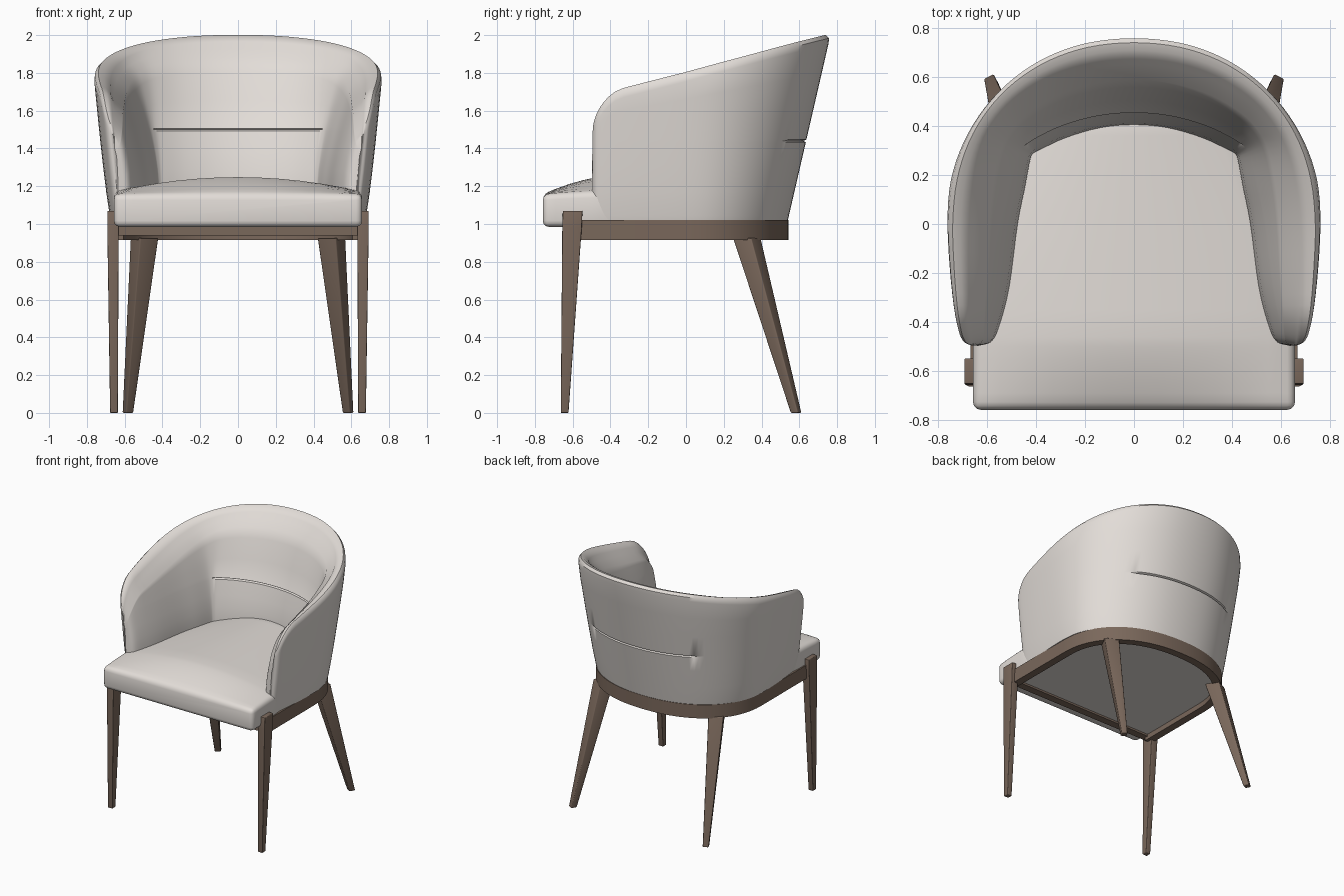
import bpy, bmesh, math
from mathutils import Vector

cube = bpy.data.objects.get("Cube")
if cube:
    bpy.data.objects.remove(cube)


def material(name, rgb):
    m = bpy.data.materials.new(name)
    m.use_nodes = True
    m.diffuse_color = (*rgb, 1)
    bsdf = m.node_tree.nodes["Principled BSDF"]
    bsdf.inputs["Base Color"].default_value = (*rgb, 1)
    bsdf.inputs["Roughness"].default_value = 0.8
    return m


FABRIC = material("light_fabric", (0.765, 0.722, 0.685))
WOOD = material("brown_wood", (0.195, 0.138, 0.105))


def clamp(v):
    return max(0.0, min(1.0, v))


def loft(name, rings, mat, bevel=0.0, angle=35):
    """Skin a row of closed rings, cap both ends, round the hard edges."""
    bm = bmesh.new()
    vs = [[bm.verts.new(p) for p in ring] for ring in rings]
    n = len(vs[0])
    for a, b in zip(vs, vs[1:]):
        for i in range(n):
            j = (i + 1) % n
            bm.faces.new((a[i], a[j], b[j], b[i]))
    bm.faces.new(vs[0])
    bm.faces.new(vs[-1])
    bmesh.ops.recalc_face_normals(bm, faces=bm.faces)
    if bevel:
        hard = [e for e in bm.edges if e.calc_face_angle(0) > math.radians(50)]
        bmesh.ops.bevel(bm, geom=hard, offset=bevel, segments=3, profile=0.5,
                        affect='EDGES', clamp_overlap=True)
    me = bpy.data.meshes.new(name)
    bm.to_mesh(me)
    bm.free()
    me.materials.append(mat)
    ob = bpy.data.objects.new(name, me)
    bpy.context.collection.objects.link(ob)
    bpy.ops.object.select_all(action='DESELECT')
    ob.select_set(True)
    bpy.context.view_layer.objects.active = ob
    bpy.ops.object.shade_smooth_by_angle(angle=math.radians(angle))
    return ob


def mirrored(rings):
    """Complete half a row of rings that ends on the centre plane."""
    return rings + [[(-x, y, z) for x, y, z in r] for r in rings[-2::-1]]


def quarter(a, b, steps, power):
    """Quarter of a squarish ellipse, from the side to the centre plane."""
    ts = [math.pi / 2 * i / steps for i in range(steps)]
    return [(a * math.cos(t) ** power, b * math.sin(t) ** power) for t in ts] + [(0, b)]


def spline(pts, steps):
    """Smooth path through the points; the last one lies on the centre plane."""
    pts = [Vector(p) for p in pts]
    end = Vector((-pts[-2][0], pts[-2][1], -pts[-2][2], pts[-2][3]))
    p = [2 * pts[0] - pts[1]] + pts + [end]
    out = []
    for i in range(1, len(p) - 2):
        for s in range(steps):
            t = s / steps
            m0, m1 = (p[i + 1] - p[i - 1]) / 2, (p[i + 2] - p[i]) / 2
            out.append(p[i] * (2*t**3 - 3*t**2 + 1) + m0 * (t**3 - 2*t**2 + t)
                       + p[i + 1] * (3*t**2 - 2*t**3) + m1 * (t**3 - t**2))
    return out + [pts[-1]]


# Wraparound back: outer plan at the rim and inner plan at the seat, arm tip to centre
OUTER = [(0.695, -0.495), (0.722, -0.475), (0.738, -0.41),
         (0.757, -0.23)] + quarter(0.765, 0.765, 7, 0.93)
INNER = [(0.635, -0.497), (0.58, -0.478), (0.545, -0.40), (0.508, -0.25),
         (0.475, 0.0), (0.445, 0.15), (0.424, 0.26), (0.413, 0.285),
         (0.385, 0.303), (0.28, 0.35), (0.14, 0.388), (0, 0.40)]
BASE, SEAM_OUT, SEAM_IN, STEPS = 1.02, 1.44, 1.5, 4


def rim_height(y):
    z = 1.805 + 0.257 * y
    u = clamp((-0.33 - y) / 0.165)
    return z - 0.2 * (1 - math.sqrt(1 - u * u))


def shell_section(col, groove_out, groove_in):
    ox, oy, ix, iy = col
    rim = rim_height(oy)
    away = Vector((ox - ix, oy - iy, 0)).normalized()
    # padding stays thicker along the arms than at the back
    taper = 0.56 + 0.09 * clamp(oy / 0.7)

    def outer(z):
        sx = 0.88 + 0.12 * clamp((z - BASE) / 0.78) ** 0.8
        sy = 0.705 + 0.295 * (z - BASE) / 0.98 if oy > 0 else 1
        return Vector((ox * sx, oy * sy, z))

    def inner(z):
        k = taper * clamp((z - 1.2) / (rim - 1.2)) ** 1.45
        top = outer(rim)
        return Vector((ix + (top.x - ix) * k, iy + (top.y - iy) * k, z))

    so, si = min(SEAM_OUT, rim - 0.15), min(SEAM_IN, rim - 0.16)
    pts = [outer(BASE + (so - BASE) * f) for f in (0, 0.06, 0.35, 0.7)]
    pts += [outer(so - 0.007), outer(so) - away * 0.015 * groove_out, outer(so + 0.007)]
    pts += [outer(so + (rim - 0.05 - so) * f) for f in (0.35, 0.7, 1)]
    # rolled rim
    a, b = outer(rim), inner(rim)
    for f, drop in ((0.06, 0.018), (0.2, 0), (0.45, 0.01), (0.72, 0.035), (0.9, 0.075)):
        p = a.lerp(b, f)
        p.z = rim - drop
        pts.append(p)
    pts += [inner(si + (rim - 0.12 - si) * f) for f in (1, 0.8, 0.6, 0.4)]
    # upper cushion rolls over the inner seam
    pts += [inner(si + 0.012) - away * 0.003 * groove_in,
            inner(si + 0.006) - away * 0.005 * groove_in,
            inner(si) + away * 0.015 * groove_in, inner(si - 0.008)]
    pts += [inner(1.2 + (si - 1.2) * f) for f in (0.6, 0.3, 0)]
    pts.append(inner(BASE))
    return [tuple(p) for p in pts]


corner_in, corner_out = 7 * STEPS, 8 * STEPS
plan = [(*o, *i) for o, i in zip(OUTER, INNER)]
shell = [shell_section(c, clamp((i - corner_out) / 2), clamp((i - corner_in) / 2))
         for i, c in enumerate(spline(plan, STEPS))]
loft("wraparound_back", mirrored(shell), FABRIC, angle=40)


# Seat cushion: crowned cross-sections from front to back
def seat_section(y):
    w = 0.657 - 0.28 * clamp((y + 0.48) / 0.93) ** 1.5
    t = clamp((y + 0.755) / 0.29)
    rise = 0.09 * t * (1.5 - 0.5 * t)
    n = 12
    top = []
    for i in range(n + 1):
        x = 2 * i / n - 1
        top.append((x * w, y, 1.158 + rise * (1 - 0.85 * x * x)))
    return top + [(w, y, 0.985), (-w, y, 0.985)]


seat_ys = [-0.758, -0.69, -0.62, -0.55, -0.5, -0.46, -0.35, -0.2, -0.05,
           0.1, 0.25, 0.36, 0.45]
loft("seat_cushion", [seat_section(y) for y in seat_ys], FABRIC, bevel=0.032)


# Wooden frame: straight sides running into a rounded back
def frame_plan(inset):
    a, b = 0.667 - inset, 0.542 - inset
    return [(a, -0.6), (a, -0.3)] + quarter(a, b, 16, 0.9)


def box_ring(x0, x1, y0, y1, z):
    return [(x0, y0, z), (x1, y0, z), (x1, y1, z), (x0, y1, z)]


BOTTOM, TOP = 0.915, 1.022
rail = [[(*o, BOTTOM), (*o, TOP), (*i, TOP), (*i, BOTTOM)]
        for o, i in zip(frame_plan(0), frame_plan(0.06))]
loft("frame_rail", mirrored(rail), WOOD)
loft("front_rail", [box_ring(-0.64, 0.64, -0.63, -0.57, z) for z in (0.94, 0.99)], WOOD)

# Lining under the seat
half = frame_plan(0.05)
outline = half + [(-x, y) for x, y in half[-2::-1]]
loft("seat_lining", [[(x, y, z) for x, y in outline] for z in (0.955, 0.98)], FABRIC)


# Tapered legs
def square_ring(cx, cy, z, size, turn):
    out = []
    for i in range(4):
        a = turn + math.pi / 4 + i * math.pi / 2
        r = size / math.sqrt(2)
        out.append((cx + r * math.cos(a), cy + r * math.sin(a), z))
    return out


for side, s in (("left", 1), ("right", -1)):
    front = [box_ring(s * 0.636, s * 0.677, -0.663, -0.622, 0),
             box_ring(s * 0.632, s * 0.692, -0.655, -0.552, 0.98),
             box_ring(s * 0.632, s * 0.692, -0.652, -0.548, 1.07)]
    loft("front_leg_" + side, front, WOOD, bevel=0.005)
    turn = -s * math.radians(28)
    back = [square_ring(s * 0.583, 0.583, 0, 0.044, turn),
            square_ring(s * 0.495, 0.322, 0.925, 0.11, turn)]
    loft("back_leg_" + side, back, WOOD, bevel=0.006)
bpy.ops.object.select_all(action='DESELECT')
